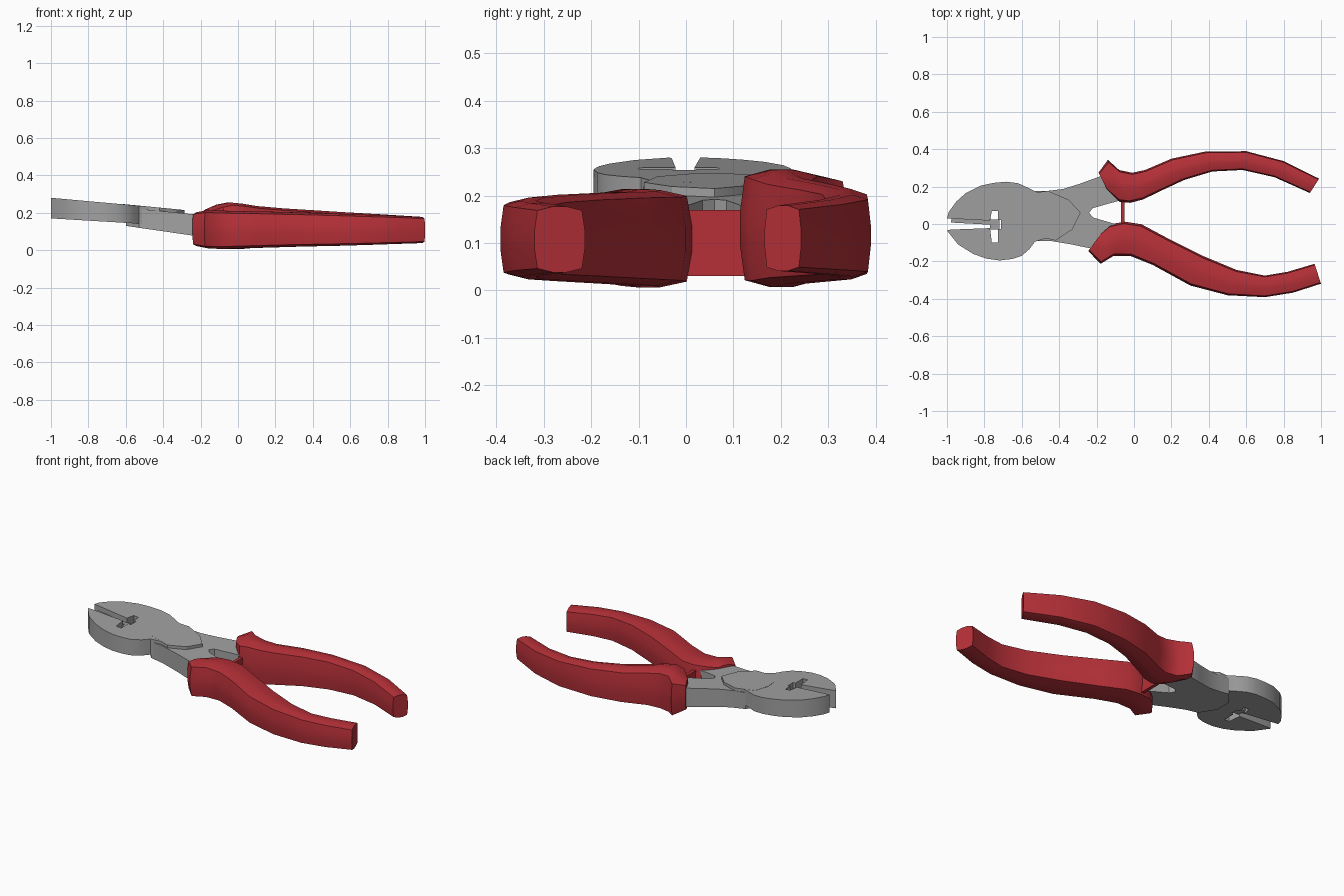
import bpy, bmesh, math
from mathutils import Vector


def material(name, rgb):
    m = bpy.data.materials.new(name)
    m.diffuse_color = (*rgb, 1)
    return m


STEEL = material("steel grey", (0.36, 0.36, 0.36))
RED = material("grip red", (0.47, 0.03, 0.04))


def finish(bm, name, mat, angle):
    bmesh.ops.recalc_face_normals(bm, faces=bm.faces)
    mesh = bpy.data.meshes.new(name)
    bm.to_mesh(mesh)
    bm.free()
    mesh.materials.append(mat)
    ob = bpy.data.objects.new(name, mesh)
    bpy.context.collection.objects.link(ob)
    bpy.ops.object.select_all(action='DESELECT')
    ob.select_set(True)
    bpy.context.view_layer.objects.active = ob
    bpy.ops.object.shade_smooth_by_angle(angle=math.radians(angle))
    return ob


def plate(name, outline, bottom, top, mat):
    """Extruded outline; bottom and top are (z at x=-1, slope along x)."""
    bm = bmesh.new()
    rings = [[bm.verts.new((x, y, z0 + s * (x + 1))) for x, y in outline]
             for z0, s in (bottom, top)]
    n = len(outline)
    for r in rings:
        bm.faces.new(r)
    for i in range(n):
        j = (i + 1) % n
        bm.faces.new((rings[0][i], rings[0][j], rings[1][j], rings[1][i]))
    return finish(bm, name, mat, 30)


def grip(name, sections, sides=12):
    """Loft of rounded box sections: outer point, inner point, z low, z high."""
    bm = bmesh.new()
    rings = []
    for ox, oy, ix, iy, lo, hi in sections:
        o, i = Vector((ox, oy, 0)), Vector((ix, iy, 0))
        mid, half = (o + i) / 2, (o - i) / 2
        ring = []
        for k in range(sides):
            a = math.tau * (k + 0.5) / sides
            c, s = math.cos(a), math.sin(a)
            m = max(abs(c), abs(s))
            f = 0.55 / m + 0.45          # between a circle and a box
            c, s = (max(-1, min(1, v * f)) for v in (c, s))
            p = mid + half * c
            p.z = (lo + hi) / 2 + (hi - lo) / 2 * s
            ring.append(bm.verts.new(p))
        rings.append(ring)
    for a, b in zip(rings, rings[1:]):
        for k in range(sides):
            j = (k + 1) % sides
            bm.faces.new((a[k], a[j], b[j], b[k]))
    bm.faces.new(rings[0])
    bm.faces.new(rings[-1])
    return finish(bm, name, RED, 35)


# Cutting jaws with the notch and cross slot
plate("jaws", [
    (-1, .03), (-.99, .065), (-.95, .12), (-.9, .165), (-.82, .205), (-.75, .22),
    (-.68, .226), (-.62, .218), (-.57, .195), (-.53, .175), (-.45, .15),
    (-.42, 0), (-.45, -.07), (-.53, -.095), (-.56, -.135), (-.6, -.17),
    (-.65, -.187), (-.72, -.195), (-.79, -.185), (-.86, -.16), (-.94, -.11), (-1, -.035),
    (-.98, -.03), (-.77, -.022), (-.76, -.10), (-.727, -.10), (-.727, -.028),
    (-.71, -.028), (-.71, .022), (-.727, .022), (-.727, .07), (-.76, .07), (-.77, .018)],
    (.17, -.06), (.28, -.09), STEEL)

# Recessed cutting edge
plate("cutting_edge", [(-.98, .008), (-.765, -.004), (-.765, .03), (-.97, .045)],
      (.185, -.06), (.25, -.09), STEEL)
plate("slot_bridge", [(-.77, -.03), (-.72, -.03), (-.72, .025), (-.77, .025)],
      (.185, -.06), (.25, -.09), STEEL)

# Arms running from the joint into the grips
plate("arms", [
    (-.53, .175), (-.46, .177), (-.38, .187), (-.29, .215), (-.18, .255), (-.05, .24),
    (-.02, .14), (-.15, .105), (-.22, .085), (-.24, .06), (-.22, .035), (-.1, .0),
    (-.04, -.08), (-.1, -.15), (-.22, -.133), (-.34, -.108), (-.45, -.09),
    (-.53, -.09), (-.6, -.01), (-.6, .09)],
    (.188, -.145), (.268, -.1), STEEL)

# Flat pivot boss
plate("pivot_boss", [
    (-.615, .08), (-.585, .16), (-.46, .177), (-.35, .13), (-.285, .06),
    (-.33, -.03), (-.42, -.088), (-.55, -.06), (-.61, .01)],
    (.2, -.09), (.284, -.097), STEEL)

# Grips
grip("left_grip", [
    (-.19, .275, -.145, .185, .05, .22), (-.14, .345, -.075, .115, .02, .245),
    (-.08, .29, -.02, .112, .005, .257), (-.01, .275, .05, .13, .005, .25),
    (.06, .29, .12, .165, .012, .238), (.2, .35, .27, .235, .018, .225),
    (.38, .388, .42, .28, .022, .215), (.6, .39, .58, .288, .028, .203),
    (.8, .337, .75, .25, .033, .192), (.99, .243, .94, .165, .04, .18)])
grip("right_grip", [
    (-.245, -.145, -.175, -.05, .02, .205), (-.18, -.215, -.125, .0, .008, .215),
    (-.11, -.172, -.05, .014, .005, .213), (-.02, -.172, .04, .0, .008, .21),
    (.1, -.22, .18, -.075, .012, .208), (.3, -.33, .37, -.17, .018, .203),
    (.5, -.382, .55, -.245, .022, .197), (.7, -.392, .7, -.275, .027, .19),
    (.85, -.368, .82, -.255, .032, .185), (1, -.32, .965, -.212, .037, .178)])

# Thin strap joining the grips
plate("grip_strap", [(-.07, -.01), (-.05, -.01), (-.05, .13), (-.07, .13)],
      (.03, 0), (.17, 0), RED)
